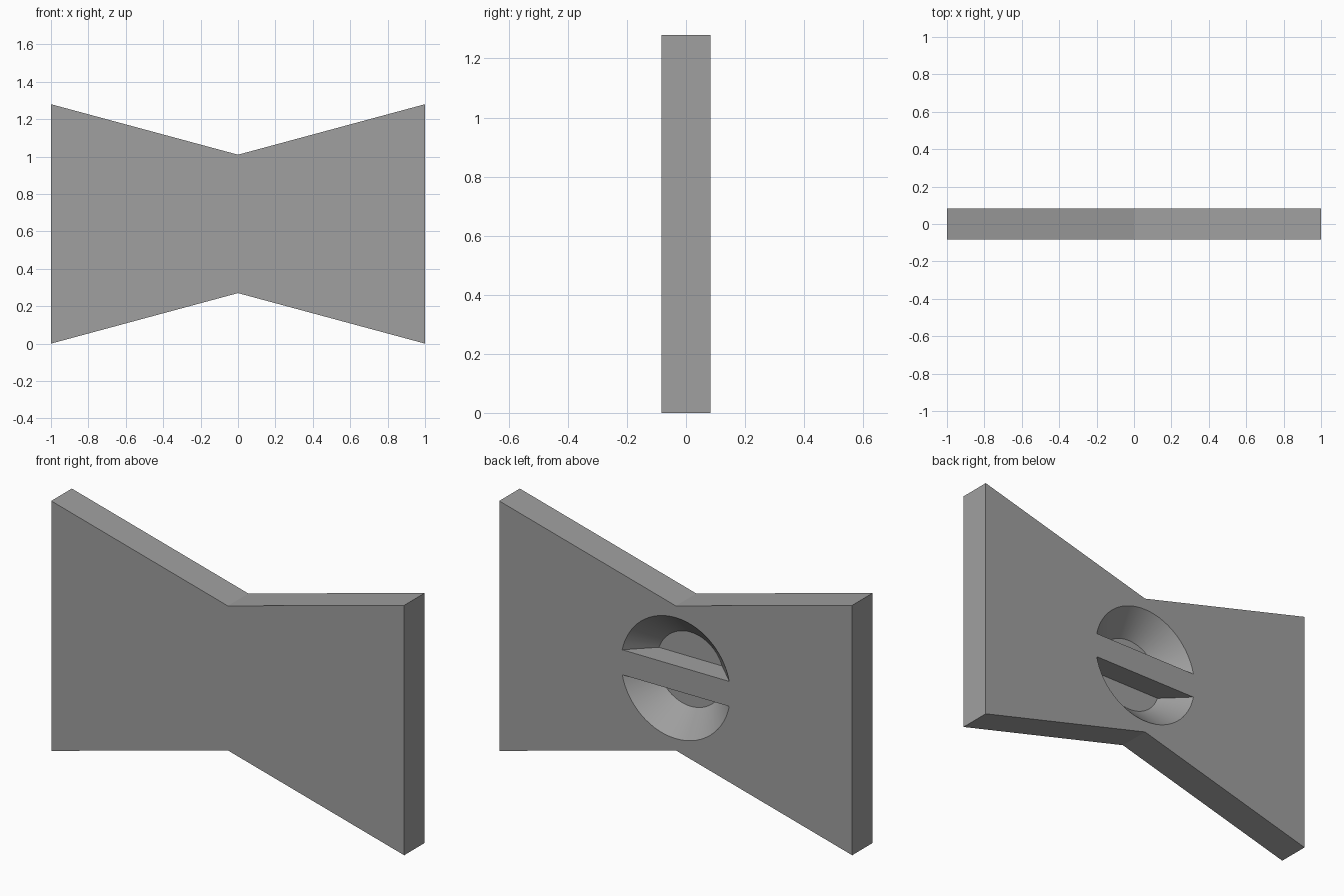
import bpy, bmesh, math
from mathutils import Matrix, Vector

if "Cube" in bpy.data.objects:
    bpy.data.objects.remove(bpy.data.objects["Cube"])

H = 1.28          # full height
HALF_T = 0.083    # half thickness
WAIST = 0.27      # notch depth at the middle
BAR = 0.064       # half height of the grip bar
DEPTH = 0.12      # recess depth
R_IN, R_OUT = 0.19, 0.31


def finish(name, bm):
    bmesh.ops.recalc_face_normals(bm, faces=bm.faces)
    mesh = bpy.data.meshes.new(name)
    bm.to_mesh(mesh)
    bm.free()
    ob = bpy.data.objects.new(name, mesh)
    bpy.context.collection.objects.link(ob)
    return ob


# Bow-tie plate: outline extruded from front to back
bm = bmesh.new()
outline = [(-1, 0), (0, WAIST), (1, 0), (1, H), (0, H - WAIST), (-1, H)]
face = bm.faces.new([bm.verts.new((x, -HALF_T, z)) for x, z in outline])
ext = bmesh.ops.extrude_face_region(bm, geom=[face])
moved = [v for v in ext["geom"] if isinstance(v, bmesh.types.BMVert)]
bmesh.ops.translate(bm, verts=moved, vec=(0, 2 * HALF_T, 0))
plate = finish("bow_tie_plate", bm)

grey = bpy.data.materials.new("grey")
grey.diffuse_color = (0.35, 0.35, 0.35, 1)
grey.use_nodes = True
grey.node_tree.nodes["Principled BSDF"].inputs["Base Color"].default_value = grey.diffuse_color
plate.data.materials.append(grey)


# Half of a conical recess on the back, above or below the grip bar
def recess_cutter(name, side):
    over = 0.02
    r_over = R_OUT + over * (R_OUT - R_IN) / DEPTH
    mid_y = HALF_T + (over - DEPTH) / 2
    place = Matrix.Translation((0, mid_y, H / 2)) @ Matrix.Rotation(-math.pi / 2, 4, 'X')
    bm = bmesh.new()
    bmesh.ops.create_cone(bm, cap_ends=True, segments=64, radius1=R_IN,
                          radius2=r_over, depth=DEPTH + over, matrix=place)
    cut = bmesh.ops.bisect_plane(bm, geom=bm.verts[:] + bm.edges[:] + bm.faces[:],
                                 plane_co=(0, 0, H / 2 + side * BAR),
                                 plane_no=Vector((0, 0, side)), clear_inner=True)
    edges = [e for e in cut["geom_cut"] if isinstance(e, bmesh.types.BMEdge)]
    bmesh.ops.holes_fill(bm, edges=edges, sides=0)
    ob = finish(name, bm)
    ob.hide_render = True
    return ob


bpy.context.view_layer.objects.active = plate
plate.select_set(True)
for name, side in (("upper_recess_cutter", 1), ("lower_recess_cutter", -1)):
    cutter = recess_cutter(name, side)
    mod = plate.modifiers.new(name, 'BOOLEAN')
    mod.operation = 'DIFFERENCE'
    mod.solver = 'EXACT'
    mod.object = cutter
    bpy.ops.object.modifier_apply(modifier=mod.name)
    bpy.data.objects.remove(cutter)

# Smooth recess walls, sharp edges elsewhere
bpy.ops.object.shade_smooth_by_angle(angle=math.radians(14))
